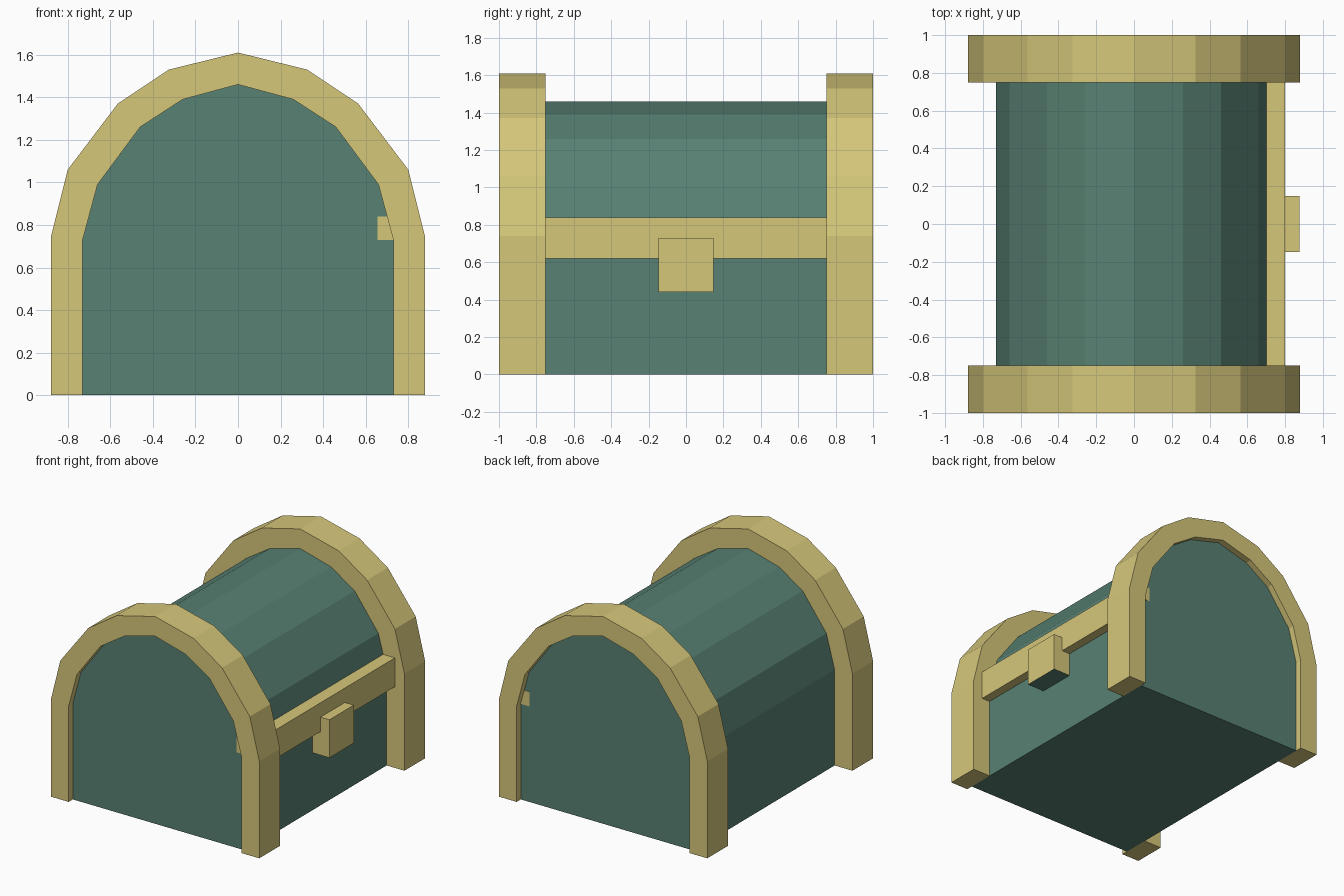
import bpy, bmesh

if "Cube" in bpy.data.objects:
    bpy.data.objects.remove(bpy.data.objects["Cube"])


def material(name, rgb):
    m = bpy.data.materials.new(name)
    m.diffuse_color = (*rgb, 1)
    m.use_nodes = True
    m.node_tree.nodes["Principled BSDF"].inputs["Base Color"].default_value = m.diffuse_color
    return m


GOLD = material("gold_trim", (0.67, 0.57, 0.195))
GREEN = material("green_panel", (0.098, 0.22, 0.17))


def mirrored(half):
    """Half profile from right foot to apex -> full arch, right to left."""
    return half + [(-x, z) for x, z in reversed(half[:-1])]


def finish(name, bm, *mats):
    bmesh.ops.recalc_face_normals(bm, faces=bm.faces)
    mesh = bpy.data.meshes.new(name)
    bm.to_mesh(mesh)
    bm.free()
    for m in mats:
        mesh.materials.append(m)
    ob = bpy.data.objects.new(name, mesh)
    bpy.context.collection.objects.link(ob)
    return ob


def prism(name, profile, y0, y1, mat):
    """Extrude an xz profile along y."""
    bm = bmesh.new()
    a, b = [[bm.verts.new((x, y, z)) for x, z in profile] for y in (y0, y1)]
    bm.faces.new(a)
    bm.faces.new(b)
    for i in range(len(a)):
        j = (i + 1) % len(a)
        bm.faces.new((a[i], a[j], b[j], b[i]))
    return finish(name, bm, mat)


def arch_band(name, outer, inner, y0, y1):
    """Sweep a four-cornered section along the arch."""
    bm = bmesh.new()
    rings = [[bm.verts.new((p[0], y, p[1])) for p, y in
              ((o, y0), (o, y1), (i, y1), (i, y0))]
             for o, i in zip(outer, inner)]
    for r, s in zip(rings, rings[1:]):
        for k in range(4):
            n = (k + 1) % 4
            bm.faces.new((r[k], r[n], s[n], s[k]))
    bm.faces.new(rings[0])
    bm.faces.new(rings[-1])
    return finish(name, bm, GOLD)


outer = mirrored([(0.88, 0), (0.88, 0.74), (0.80, 1.06), (0.565, 1.37),
                  (0.325, 1.53), (0, 1.61)])
inner = mirrored([(0.73, 0), (0.73, 0.73), (0.66, 0.99), (0.46, 1.26),
                  (0.26, 1.39), (0, 1.46)])

# Chest body: box base and faceted barrel lid, recessed inside the bands
prism("chest_base", [(-0.73, 0), (0.73, 0), (0.73, 0.73), (-0.73, 0.73)],
      -0.95, 0.95, GREEN)
prism("chest_lid", inner[1:-1], -0.95, 0.95, GREEN)

# Arched bands at both ends
arch_band("front_band", outer, inner, -1.0, -0.75)
arch_band("back_band", outer, inner, 0.75, 1.0)

# Rim strap on the opening side; its upper half reaches into the lid
prism("rim_strap", [(0.655, 0.73), (0.73, 0.73), (0.73, 0.62), (0.80, 0.62),
                    (0.80, 0.84), (0.655, 0.84)], -0.952, 0.952, GOLD)

# Latch block with a green underside
latch = prism("latch", [(0.73, 0.44), (0.875, 0.44), (0.875, 0.73), (0.73, 0.73)],
              -0.147, 0.147, GOLD)
latch.data.materials.append(GREEN)
for f in latch.data.polygons:
    if f.normal.z < -0.9:
        f.material_index = 1
